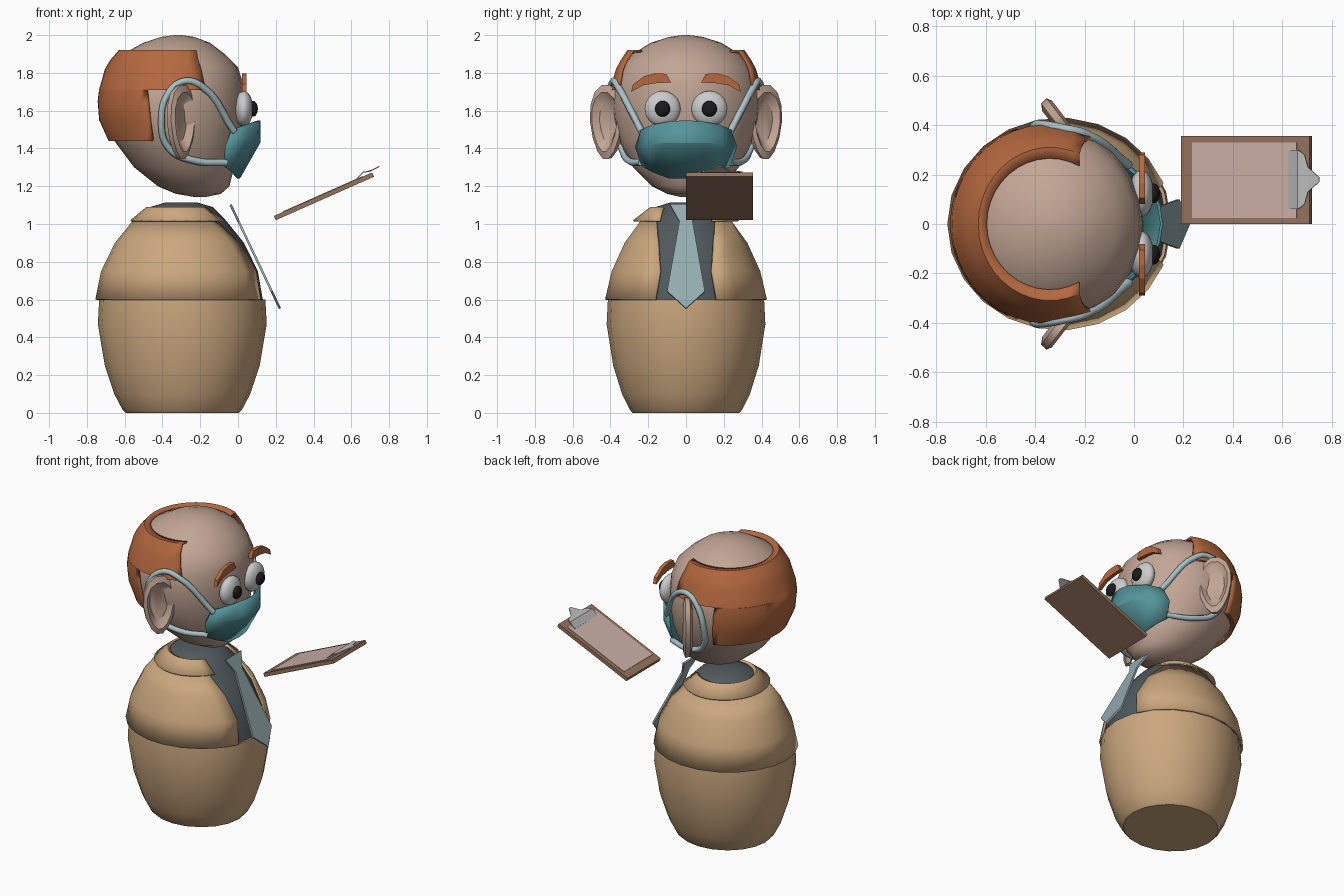
import bpy, bmesh, math
from math import sin, cos, pi, asin, acos, sqrt
from mathutils import Vector

if "Cube" in bpy.data.objects:
    bpy.data.objects.remove(bpy.data.objects["Cube"])


def material(name, rgb):
    m = bpy.data.materials.new(name)
    m.diffuse_color = (*rgb, 1)
    m.use_nodes = True
    m.node_tree.nodes["Principled BSDF"].inputs["Base Color"].default_value = m.diffuse_color
    return m


SKIN = material("skin", (.54, .38, .30))
HAIR = material("hair", (.46, .14, .05))
COAT = material("coat", (.60, .39, .21))
SHIRT = material("shirt", (.08, .10, .11))
TIE = material("tie", (.30, .41, .43))
MASK = material("mask", (.09, .30, .33))
STRAP = material("strap", (.40, .54, .57))
BOARD = material("board", (.30, .17, .11))
PAPER = material("paper", (.60, .43, .39))
METAL = material("metal", (.50, .50, .50))
WHITE = material("eye_white", (.65, .65, .65))
BLACK = material("pupil", (.01, .01, .01))


def finish(ob, mat, angle=None, thick=0):
    ob.data.materials.append(mat)
    if thick:
        mod = ob.modifiers.new("thickness", 'SOLIDIFY')
        mod.thickness, mod.offset = thick, -1
    if angle:
        bpy.ops.object.select_all(action='DESELECT')
        ob.select_set(True)
        bpy.context.view_layer.objects.active = ob
        bpy.ops.object.shade_smooth_by_angle(angle=math.radians(angle))
    return ob


def skin(name, rings, mat, closed=True, caps=True, angle=None, thick=0):
    """Bridge successive rows of points into a surface."""
    bm = bmesh.new()
    rows = [[bm.verts.new(p) for p in r] for r in rings]
    n = len(rows[0])
    for a, b in zip(rows, rows[1:]):
        for i in range(n if closed else n - 1):
            j = (i + 1) % n
            bm.faces.new((a[i], a[j], b[j], b[i]))
    if closed and caps:
        bm.faces.new(rows[0][::-1])
        bm.faces.new(rows[-1])
        bmesh.ops.recalc_face_normals(bm, faces=bm.faces)
    me = bpy.data.meshes.new(name)
    bm.to_mesh(me)
    bm.free()
    ob = bpy.data.objects.new(name, me)
    bpy.context.collection.objects.link(ob)
    return finish(ob, mat, angle, thick)


def ring(z, cx, rx, ry, n, a0=None):
    """Full ellipse, or an arc leaving a gap of +-a0 around the front (+x)."""
    if a0 is None:
        angles = [2 * pi * i / n for i in range(n)]
    else:
        angles = [a0 + (2 * pi - 2 * a0) * i / n for i in range(n + 1)]
    return [(cx + rx * cos(a), ry * sin(a), z) for a in angles]


def plate(name, pts, offset, mat):
    o = Vector(offset)
    return skin(name, [pts, [Vector(p) + o for p in pts]], mat)


def ball(name, loc, scale, mat):
    bpy.ops.mesh.primitive_uv_sphere_add(segments=20, ring_count=12, radius=1,
                                         location=loc, rotation=(0, pi / 2, 0))
    ob = bpy.context.object
    ob.name = name
    ob.scale = (scale[2], scale[1], scale[0])
    finish(ob, mat, 60)


# Lower body
lower = [(0, .30), (.015, .315), (.1, .36), (.25, .41), (.47, .447), (.6, .44)]
skin("lower_body", [ring(z, -.295, r, r * .94, 20) for z, r in lower], COAT, angle=40)

# Shirt under the jacket, closing at the neck
shirt = [(.58, .435, .41), (.75, .405, .375), (.9, .332, .305), (1.02, .235, .225),
         (1.09, .165, .16), (1.115, .08, .08)]
skin("shirt", [ring(z, -.30, rx, ry, 20) for z, rx, ry in shirt], SHIRT, angle=40)

# Jacket and collar, open at the front
jacket = [(.6, .455, .43, .165), (.75, .425, .395, .14), (.9, .352, .325, .15),
          (1.02, .255, .24, .16)]
skin("jacket", [ring(z, -.30, rx, ry, 20, asin(y / ry)) for z, rx, ry, y in jacket],
     COAT, closed=False, angle=40, thick=.015)
collar = [(1.02, .265, .28, .14), (1.09, .18, .19, .12), (1.08, .165, .17, .11)]
skin("collar", [ring(z, -.305, rx, ry, 20, asin(y / ry)) for z, rx, ry, y in collar],
     COAT, closed=False, angle=25, thick=.01)

# Tie
half = [(.085, 1.10), (.035, 1.01), (.10, .64), (0, .55)]
outline = half + [(-y, z) for y, z in half[-2::-1]]
plate("tie", [(-.045 + (1.1 - z) * .475, y, z) for y, z in outline], (.011, 0, .005), TIE)

# Head
HEAD = [(1.143, -.20, .03, .03), (1.16, -.21, .12, .10), (1.2, -.235, .19, .18),
        (1.3, -.285, .265, .28), (1.44, -.32, .335, .355), (1.55, -.34, .37, .385),
        (1.65, -.345, .38, .395), (1.75, -.34, .365, .38), (1.83, -.335, .335, .345),
        (1.9, -.34, .27, .285), (1.96, -.325, .175, .185), (1.99, -.32, .09, .09),
        (2.0, -.32, .02, .02)]
skin("head", [ring(*r, 24) for r in HEAD], SKIN, angle=60)


def head_y(x, z):
    for a, b in zip(HEAD, HEAD[1:]):
        if a[0] <= z <= b[0]:
            t = (z - a[0]) / (b[0] - a[0])
            cx, rx, ry = [a[k] + t * (b[k] - a[k]) for k in (1, 2, 3)]
            return ry * sqrt(max(0, 1 - ((x - cx) / rx) ** 2))


# Hair band around the back, with a step above the ears
hair = [(1.44, -.33, .335, .35, -.45), (1.44, -.33, .355, .375, -.45),
        (1.55, -.345, .39, .398, -.465), (1.65, -.35, .393, .408, -.475),
        (1.709, -.348, .388, .403, -.48), (1.71, -.348, .388, .403, -.17),
        (1.82, -.34, .365, .372, -.195), (1.87, -.34, .335, .345, -.21),
        (1.922, -.34, .29, .31, -.22), (1.92, -.34, .255, .265, -.22)]
skin("hair", [ring(z, cx, rx, ry, 24, acos((xb - cx) / rx)) for z, cx, rx, ry, xb in hair],
     HAIR, closed=False, angle=40, thick=.012)

# Paired face parts
brow = [(.29, 1.70), (.28, 1.74), (.22, 1.783), (.165, 1.797), (.105, 1.795),
        (.08, 1.75), (.16, 1.745), (.225, 1.735)]
strap = [(-.2, 1.735), (-.29, 1.755), (-.37, 1.69), (-.405, 1.56), (-.365, 1.40), (-.23, 1.335)]
for s, side in ((-1, "right"), (1, "left")):
    ball("eye_" + side, (.03, s * .124, 1.61), (.05, .095, .095), WHITE)
    ball("pupil_" + side, (.08, s * .124, 1.61), (.025, .04, .042), BLACK)
    plate("eyebrow_" + side, [(.02, s * y, z) for y, z in brow], (.025, 0, 0), HAIR)

    # Ear: egg outline with raised rim and hollow
    rows = []
    for scale, depth in ((.7, -.045), (.97, -.03), (1, 0), (.8, .012), (.55, -.022)):
        row = []
        for i in range(14):
            a = 2 * pi * i / 14
            u = .105 * scale * cos(a) * (1 + .2 * sin(a))
            row.append((-.29 - .61 * u + .79 * depth,
                        s * (.425 + .79 * u + .61 * depth), 1.54 + .2 * scale * sin(a)))
        rows.append(row)
    skin("ear_" + side, rows, SKIN, angle=40)

    # Mask strap looping round the ear
    path = [(-.02, .235, 1.49)] + [(x, head_y(x, z) + .012, z) for x, z in strap]
    path.append((-.06, .235, 1.325))
    cu = bpy.data.curves.new("strap", 'CURVE')
    cu.dimensions, cu.bevel_depth, cu.bevel_resolution = '3D', .019, 1
    cu.resolution_u = 5
    sp = cu.splines.new('BEZIER')
    sp.bezier_points.add(len(path) - 1)
    for bp, (x, y, z) in zip(sp.bezier_points, path):
        bp.co = (x, s * y, z)
        bp.handle_left_type = bp.handle_right_type = 'AUTO'
    ob = bpy.data.objects.new("mask_strap_" + side, cu)
    bpy.context.collection.objects.link(ob)
    cu.materials.append(STRAP)

# Mask: rows of (y, x, z) from the centre outwards
mask = [[(0, .01, 1.24), (.09, .0, 1.24), (.18, -.03, 1.275), (.235, -.07, 1.305)],
        [(0, .118, 1.43), (.10, .10, 1.43), (.20, .03, 1.42), (.27, -.06, 1.41)],
        [(0, .118, 1.548), (.08, .105, 1.545), (.18, .045, 1.525), (.24, -.03, 1.50)]]
rows = [[(x, -y, z) for y, x, z in r[:0:-1]] + [(x, y, z) for y, x, z in r] for r in mask]
skin("face_mask", rows, MASK, closed=False, angle=25, thick=.012)


# Clipboard, tilted up away from the body
def slab(name, x0, x1, y0, y1, lift, thick, mat):
    pts = [(x, y, 1.02 + (x - .2) * .443 + lift)
           for x, y in ((x0, y0), (x1, y0), (x1, y1), (x0, y1))]
    plate(name, pts, (-.4 * thick, 0, .9 * thick), mat)


slab("clipboard", .2, .72, 0, .355, 0, .025, BOARD)
slab("paper", .237, .66, .025, .33, .025, .005, PAPER)
clip = [(.63, 1.237, .12), (.665, 1.272, .12), (.69, 1.275, .10), (.705, 1.28, .05),
        (.75, 1.302, .01)]
skin("clip", [[(x, .18 - h, z), (x, .18 + h, z)] for x, z, h in clip], METAL,
     closed=False, thick=.006)
